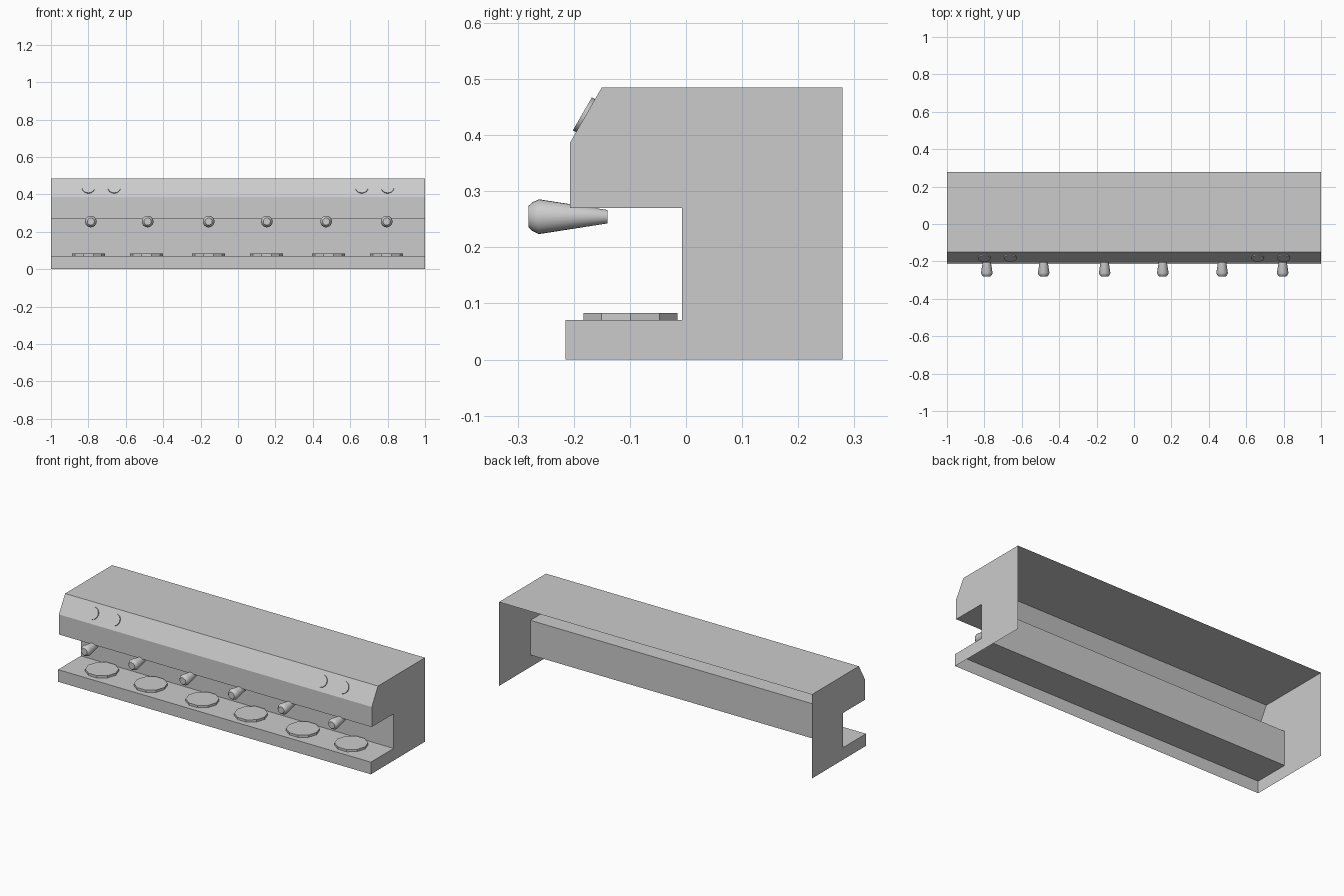
import bpy, bmesh, math
from mathutils import Matrix, Vector

if "Cube" in bpy.data.objects:
    bpy.data.objects.remove(bpy.data.objects["Cube"])


def finish(name, bm, smooth=False):
    mesh = bpy.data.meshes.new(name)
    bm.to_mesh(mesh)
    bm.free()
    obj = bpy.data.objects.new(name, mesh)
    bpy.context.collection.objects.link(obj)
    if smooth:
        bpy.ops.object.select_all(action='DESELECT')
        obj.select_set(True)
        bpy.context.view_layer.objects.active = obj
        bpy.ops.object.shade_smooth_by_angle(angle=math.radians(40))
    return obj


def lathe(name, rings, sides, origin, axis, caps, smooth=False):
    """Rings of (distance along axis, radius), optional (start, end) caps."""
    bm = bmesh.new()
    z = Vector(axis).normalized()
    x = Vector((1, 0, 0))
    rot = Matrix((x, z.cross(x), z)).transposed()
    loops = []
    for d, r in rings:
        loops.append([bm.verts.new(Vector(origin) + rot @ Vector(
            (r * math.cos(2 * math.pi * i / sides), r * math.sin(2 * math.pi * i / sides), d)))
            for i in range(sides)])
    for a, b in zip(loops, loops[1:]):
        for i in range(sides):
            j = (i + 1) % sides
            bm.faces.new((a[i], a[j], b[j], b[i]))
    if caps[0]:
        bm.faces.new(loops[0][::-1])
    if caps[1]:
        bm.faces.new(loops[-1])
    return finish(name, bm, smooth)


# Housing: thin sheet along a side profile, end panels, open back and underside
profile = [(-0.215, 0), (-0.215, 0.07), (-0.007, 0.07), (-0.007, 0.27), (-0.207, 0.27),
           (-0.207, 0.386), (-0.15, 0.485), (0.279, 0.485), (0.279, 0)]
bm = bmesh.new()
left = [bm.verts.new((-1, y, z)) for y, z in profile]
right = [bm.verts.new((1, y, z)) for y, z in profile]
for i in range(7):
    bm.faces.new((left[i], right[i], right[i + 1], left[i + 1]))
bm.faces.new(left)
bm.faces.new(right[::-1])
finish("housing", bm)

# Ten-sided trays on the base ledge
for x in (-0.80, -0.489, -0.158, 0.152, 0.484, 0.794):
    lathe("tray", [(0, 0.088), (0.013, 0.088)], 10, (x, -0.099, 0.07), (0, 0, 1), (False, True))

# Tapered handles pointing forward under the head
handle = [(0, 0.012), (0.122, 0.031), (0.133, 0.026), (0.141, 0.019)]
for x in (-0.787, -0.483, -0.157, 0.154, 0.471, 0.795):
    lathe("handle", handle, 24, (x, -0.14, 0.2545), (0, -1, 0), (True, True), True)

# Round buttons on the sloped front
slope = Vector((0, -0.099, 0.057)).normalized()
centre_y, centre_z = -0.179, 0.4346
for x in (-0.8, -0.662, 0.662, 0.8):
    lathe("button", [(0, 0.034), (0.0065, 0.034)], 32, (x, centre_y, centre_z), slope,
          (False, True), True)
